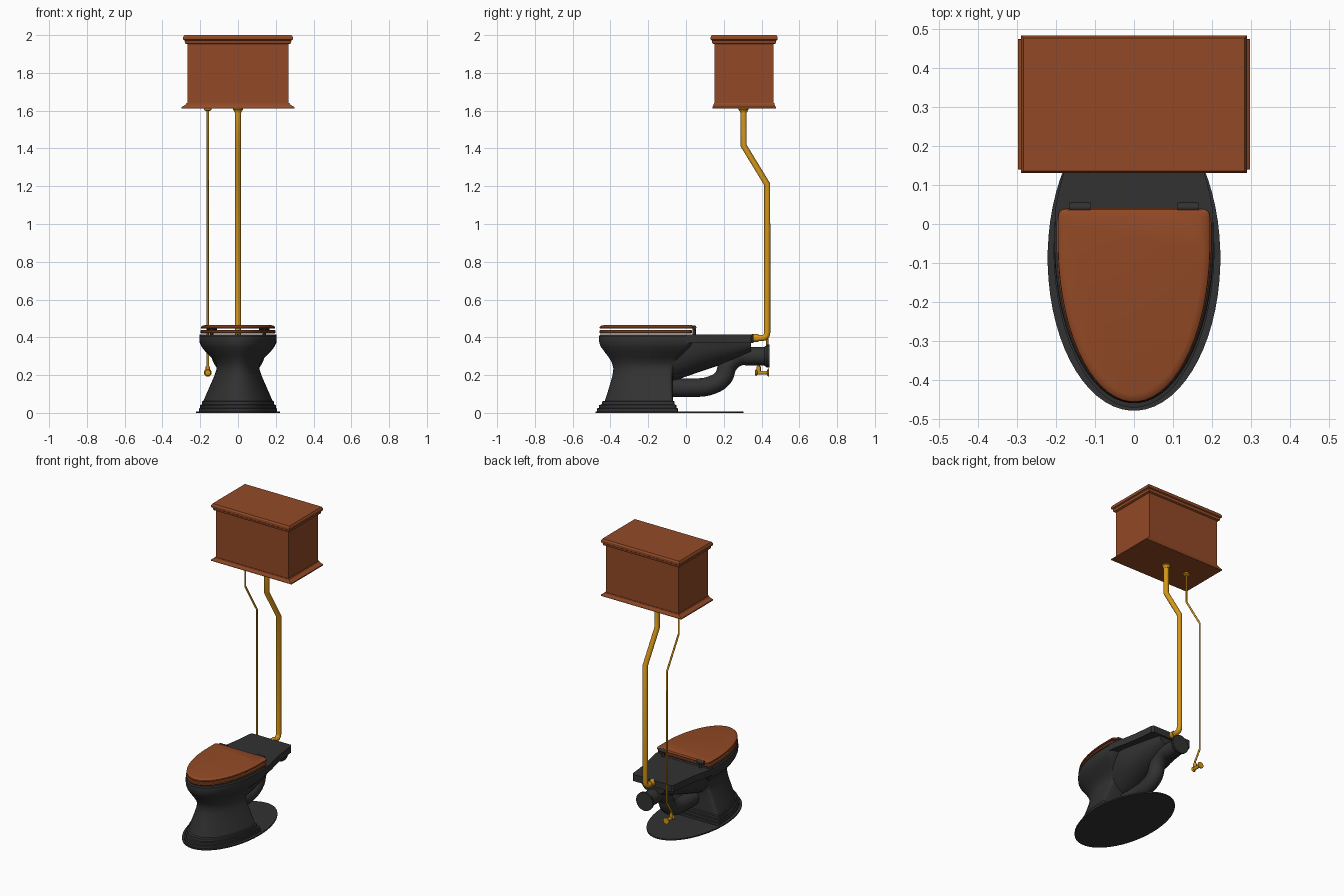
import bpy, bmesh, math
from math import sin, cos, pi

if "Cube" in bpy.data.objects:
    bpy.data.objects.remove(bpy.data.objects["Cube"])


def material(name, rgb):
    m = bpy.data.materials.new(name)
    m.diffuse_color = (*rgb, 1)
    m.use_nodes = True
    m.node_tree.nodes["Principled BSDF"].inputs["Base Color"].default_value = m.diffuse_color
    return m


WOOD = material("brown wood", (0.29, 0.068, 0.019))
BLACK = material("black ceramic", (0.032, 0.032, 0.032))
BRASS = material("brass", (0.68, 0.31, 0.01))


def finish(ob, mat, angle):
    ob.data.materials.clear()
    ob.data.materials.append(mat)
    bpy.ops.object.select_all(action='DESELECT')
    ob.select_set(True)
    bpy.context.view_layer.objects.active = ob
    bpy.ops.object.shade_smooth_by_angle(angle=math.radians(angle))
    return ob


def loft(name, rings, mat, angle=32, wrap=False):
    """Skin a list of equal-length point rings; cap the ends or wrap round."""
    bm = bmesh.new()
    vs = [[bm.verts.new(p) for p in r] for r in rings]
    n = len(vs[0])
    pairs = list(zip(vs, vs[1:])) + ([(vs[-1], vs[0])] if wrap else [])
    for a, b in pairs:
        for i in range(n):
            j = (i + 1) % n
            bm.faces.new((a[i], a[j], b[j], b[i]))
    if not wrap:
        bm.faces.new(vs[0])
        bm.faces.new(vs[-1])
    bmesh.ops.recalc_face_normals(bm, faces=bm.faces)
    me = bpy.data.meshes.new(name)
    bm.to_mesh(me)
    bm.free()
    ob = bpy.data.objects.new(name, me)
    bpy.context.collection.objects.link(ob)
    return finish(ob, mat, angle)


def d_ring(z, w, front, back, mid, sq=0.3, n=64):
    """Outline with an elliptical front and a squared-off back."""
    pts = []
    for i in range(n):
        a = 2 * pi * (i + 0.5) / n
        c, s = cos(a), sin(a)
        if s < 0:
            pts.append((w * c, mid + (mid - front) * s, z))
        else:
            pts.append((math.copysign(abs(c) ** sq, c) * w, mid + (back - mid) * s ** sq, z))
    return pts


def rect(z, hx, hy, cy=0.3075):
    return [(-hx, cy - hy, z), (hx, cy - hy, z), (hx, cy + hy, z), (-hx, cy + hy, z)]


def tube(name, pts, r, mat, smooth=False):
    cu = bpy.data.curves.new(name, 'CURVE')
    cu.dimensions = '3D'
    cu.bevel_depth, cu.bevel_resolution, cu.use_fill_caps = r, 4, True
    if smooth:
        sp = cu.splines.new('BEZIER')
        sp.bezier_points.add(len(pts) - 1)
        for b, p in zip(sp.bezier_points, pts):
            b.co = p
            b.handle_left_type = b.handle_right_type = 'AUTO'
    else:
        sp = cu.splines.new('POLY')
        sp.points.add(len(pts) - 1)
        for b, p in zip(sp.points, pts):
            b.co = (*p, 1)
    ob = bpy.data.objects.new(name, cu)
    bpy.context.collection.objects.link(ob)
    bpy.ops.object.select_all(action='DESELECT')
    ob.select_set(True)
    bpy.context.view_layer.objects.active = ob
    bpy.ops.object.convert(target='MESH')
    return finish(bpy.context.view_layer.objects.active, mat, 40)


def turned(name, origin, axis, profile, mat, n=24):
    """Lathe (distance, radius) pairs along the x, y or z axis."""
    rings = []
    for d, r in profile:
        ring = []
        for i in range(n):
            a = 2 * pi * i / n
            p = {'x': (d, r * cos(a), r * sin(a)), 'y': (r * cos(a), d, r * sin(a)),
                 'z': (r * cos(a), r * sin(a), d)}[axis]
            ring.append([o + q for o, q in zip(origin, p)])
        rings.append(ring)
    return loft(name, rings, mat)


# Wooden cistern: flared base, box and overhanging lid
loft("cistern_base", [rect(1.612, .298, .168), rect(1.619, .298, .168),
                      rect(1.632, .277, .161), rect(1.640, .273, .160)], WOOD, 10)
loft("cistern_box", [rect(1.63, .268, .157), rect(1.96, .268, .157)], WOOD, 10)
loft("cistern_lid", [rect(1.952, .272, .160), rect(1.956, .280, .168), rect(1.972, .283, .171),
                     rect(1.976, .290, .177), rect(1.990, .290, .177), rect(2.0, .284, .171)],
     WOOD, 10)

# Floor plate: thin ellipse
loft("floor_plate", [d_ring(z, .222, -.48, .305, -.0875, 1) for z in (0, .008)], BLACK)

# Pedestal and bowl, from stepped foot to rim and down the inside: z, width, front, back, mid
bowl = [(.008, .207, -.472, -.042, -.06), (.024, .207, -.472, -.042, -.06),
        (.026, .200, -.460, -.050, -.07), (.042, .200, -.460, -.050, -.07),
        (.044, .191, -.447, -.060, -.08), (.060, .190, -.445, -.060, -.08),
        (.064, .183, -.430, -.068, -.09), (.110, .163, -.415, -.070, -.10),
        (.160, .141, -.400, -.070, -.11), (.200, .124, -.389, -.070, -.12),
        (.235, .113, -.385, -.062, -.13), (.265, .118, -.392, -.045, -.13),
        (.295, .143, -.410, -.022, -.11), (.325, .173, -.433, .002, -.08),
        (.350, .193, -.451, .022, -.06), (.368, .202, -.459, .034, -.05),
        (.390, .205, -.461, .040, -.05), (.408, .204, -.460, .040, -.05),
        (.415, .198, -.454, .038, -.05), (.415, .150, -.400, -.030, -.10),
        (.380, .150, -.400, -.030, -.10), (.310, .110, -.350, -.070, -.15),
        (.240, .050, -.270, -.110, -.18)]
loft("bowl_and_pedestal", [d_ring(*b) for b in bowl], BLACK)

# Deck behind the seat
half = [(0, .203), (.04, .202), (.09, .192), (.13, .181), (.2, .168), (.28, .158),
        (.345, .152), (.358, .140)]
outline = [(w, y) for y, w in half] + [(-w, y) for y, w in reversed(half)]
loft("deck", [[(x, y, z) for x, y in outline] for z in (.37, .414)], BLACK)

# Rounded body under the deck: y, half width, bottom z
under = [(-.12, .115, .15), (-.02, .150, .185), (.08, .150, .22), (.17, .130, .25),
         (.26, .110, .28), (.345, .085, .32)]
loft("under_deck_body", [[(w * cos(pi * i / 20), y, .375 - (.375 - b) * sin(pi * i / 20) ** .8)
                          for i in range(21)] for y, w, b in under], BLACK, 40)

# Waste trap and outlet flange
tube("waste_trap", [(0, y, z) for y, z in
                    [(-.10, .135), (.03, .133), (.13, .145), (.195, .185), (.225, .255),
                     (.275, .296), (.345, .300), (.43, .300)]], .049, BLACK, True)
turned("outlet_flange", (0, 0, .30), 'y',
       [(.415, .05), (.426, .058), (.428, .061), (.441, .061)], BLACK)

# Seat ring and closed lid
loft("seat", [d_ring(z, .199 - k, -.459 + k, .032 - k, -.05, .2) for z, k in
              [(.421, .003), (.425, 0), (.434, 0), (.439, .004), (.439, .055), (.421, .055)]],
     WOOD, wrap=True)
loft("seat_lid", [d_ring(z, .196 - k, -.458 + k, .041 - k / 2, -.05, .15) for z, k in
                  [(.446, .003), (.449, 0), (.456, .001), (.461, .007), (.464, .02)]], WOOD)
for side in (-1, 1):
    turned("seat_hinge", (side * .139, .043, .452), 'x', [(-.027, .012), (.027, .012)], BLACK, 16)
    turned("hinge_post", (side * .139, .043, 0), 'z', [(.41, .009), (.452, .009)], BLACK, 16)

# Brass flush pipe with collars
turned("flush_pipe_collar", (0, .305, 0), 'z',
       [(1.590, .018), (1.600, .021), (1.605, .026), (1.614, .026)], BRASS)
tube("flush_pipe", [(0, y, z) for y, z in
                    [(.305, 1.61), (.305, 1.415), (.43, 1.21), (.43, .425), (.427, .41),
                     (.418, .4), (.405, .396), (.35, .396)]], .0165, BRASS)
turned("flush_pipe_coupling", (0, 0, .396), 'y', [(.35, .021), (.385, .021)], BRASS)

# Thin supply pipe with shut-off valve
X = -.16
turned("supply_pipe_collar", (X, .305, 0), 'z',
       [(1.598, .010), (1.604, .021), (1.614, .021)], BRASS)
tube("supply_pipe", [(X, y, z) for y, z in
                     [(.305, 1.61), (.305, 1.415), (.43, 1.21), (.43, .33), (.385, .26),
                      (.385, .213)]], .006, BRASS)
turned("valve_body", (X, 0, .213), 'y',
       [(.366, .014), (.371, .017), (.376, .014), (.378, .010), (.432, .010)], BRASS, 16)
turned("valve_wall_plate", (X, 0, .213), 'y', [(.430, .014), (.434, .021), (.440, .021)], BRASS)
turned("valve_nut", (X, .385, 0), 'z', [(.22, .011), (.246, .011)], BRASS, 12)
